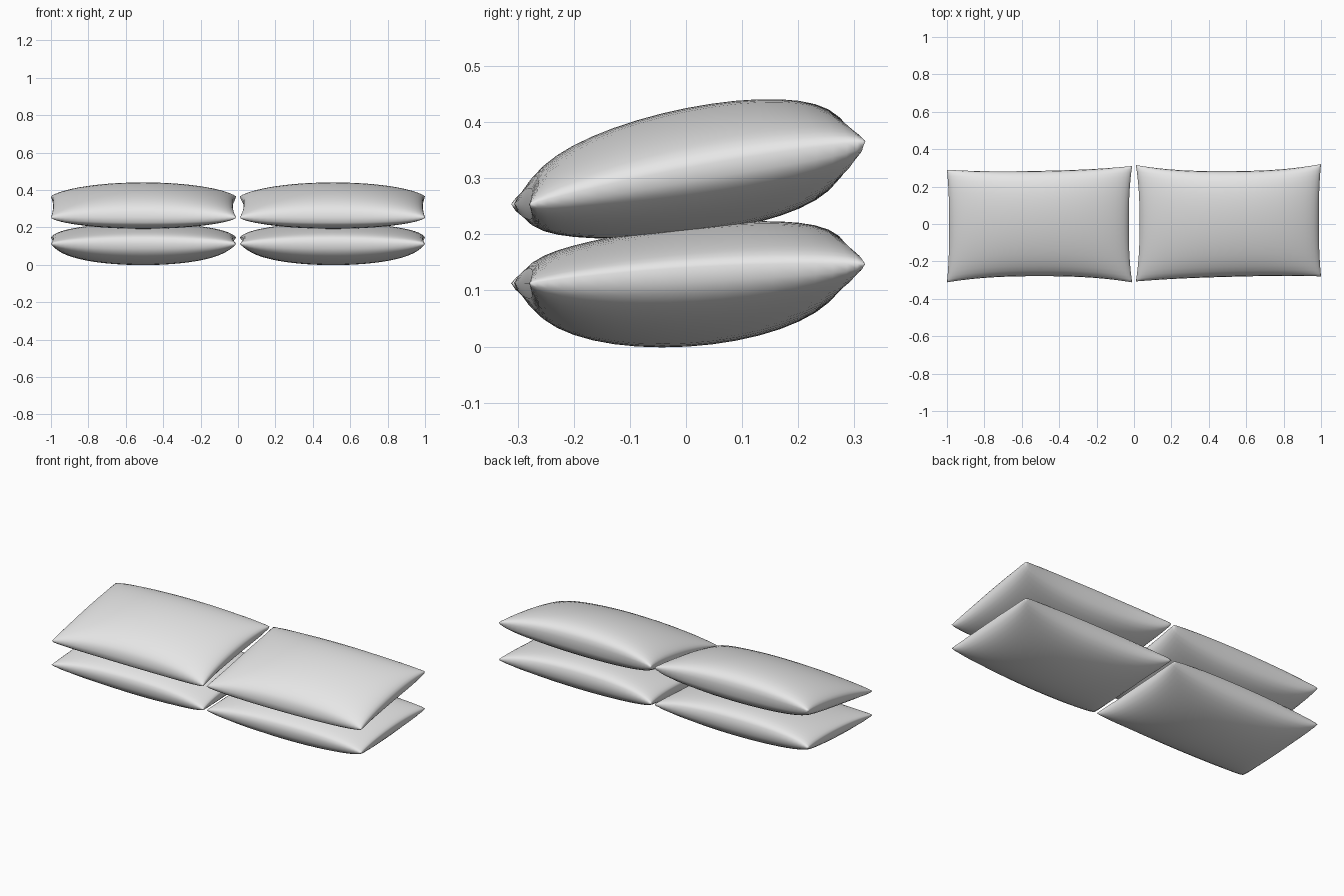
import bpy, bmesh, math

if "Cube" in bpy.data.objects:
    bpy.data.objects.remove(bpy.data.objects["Cube"])

fabric = bpy.data.materials.new("light_grey_fabric")
fabric.diffuse_color = (0.8, 0.8, 0.8, 1)
fabric.use_nodes = True
fabric.node_tree.nodes["Principled BSDF"].inputs["Base Color"].default_value = fabric.diffuse_color
NU, NV = 28, 20


def spaced(i, n):
    """Cosine spacing from -1 to 1, denser near the seams."""
    return -math.cos(math.pi * i / n)


def pillow(name, corners, pinch, chord, arch, top, bottom):
    """corners: front-left, front-right, back-right, back-left (x, y).
    pinch: inward bow of front, back, left, right edges.
    chord: seam height and slope; arch: rise of end seams.
    top / bottom: (height, skew, roundness along y, roundness along x)."""
    fl, fr, br, bl = corners
    bm = bmesh.new()

    def point(u, v, side):
        a, b = (u + 1) / 2, (v + 1) / 2
        x, y = [(fl[k] * (1 - a) + fr[k] * a) * (1 - b) + (bl[k] * (1 - a) + br[k] * a) * b
                for k in (0, 1)]
        pu, pv = 1 - abs(u) ** 2.5, 1 - abs(v) ** 2.5
        y += pu * (pinch[0] * (1 - b) - pinch[1] * b)
        x += pv * (pinch[2] * (1 - a) - pinch[3] * a)
        line = chord[0] + chord[1] * v
        h, skew, e, eu = top if side > 0 else bottom
        mid = line + side * (h + skew * v) * max(0, 1 - v * v) ** e
        seam = line + arch * (1 - v * v)
        f = max(0, 1 - u * u) ** eu
        return x, y, seam + (mid - seam) * f

    # two puffed faces sharing the seam loop
    grids = {}
    for side in (1, -1):
        for i in range(NU + 1):
            for j in range(NV + 1):
                edge = i in (0, NU) or j in (0, NV)
                if edge and side < 0:
                    grids[side, i, j] = grids[1, i, j]
                else:
                    grids[side, i, j] = bm.verts.new(point(spaced(i, NU), spaced(j, NV), side))
        for i in range(NU):
            for j in range(NV):
                q = [grids[side, i, j], grids[side, i + 1, j],
                     grids[side, i + 1, j + 1], grids[side, i, j + 1]]
                bm.faces.new(q if side > 0 else q[::-1])
    me = bpy.data.meshes.new(name)
    bm.to_mesh(me)
    bm.free()
    me.materials.append(fabric)
    ob = bpy.data.objects.new(name, me)
    bpy.context.collection.objects.link(ob)
    bpy.ops.object.select_all(action='DESELECT')
    ob.select_set(True)
    bpy.context.view_layer.objects.active = ob
    bpy.ops.object.shade_smooth_by_angle(angle=math.radians(70))


# plan outline of the left and right stacks
sides = {
    "left": ([(-1, -.312), (-.01, -.312), (-.01, .31), (-1, .29)], (.033, .016, .012, .018)),
    "right": ([(.01, -.307), (1, -.28), (1, .32), (.01, .315)], (.011, .035, .02, .012)),
}
# flat lower pillow, and upper pillow tilted up to the back
layers = {
    "lower": ((.13, .017), .012, (.085, .014, .27, .5), (.13, 0, .42, .38)),
    "upper": ((.31, .056), .012, (.115, 0, .38, .5), (.11, .025, .3, .36)),
}
for s, (corners, pinch) in sides.items():
    for l, shape in layers.items():
        pillow(f"{l}_{s}_pillow", corners, pinch, *shape)
